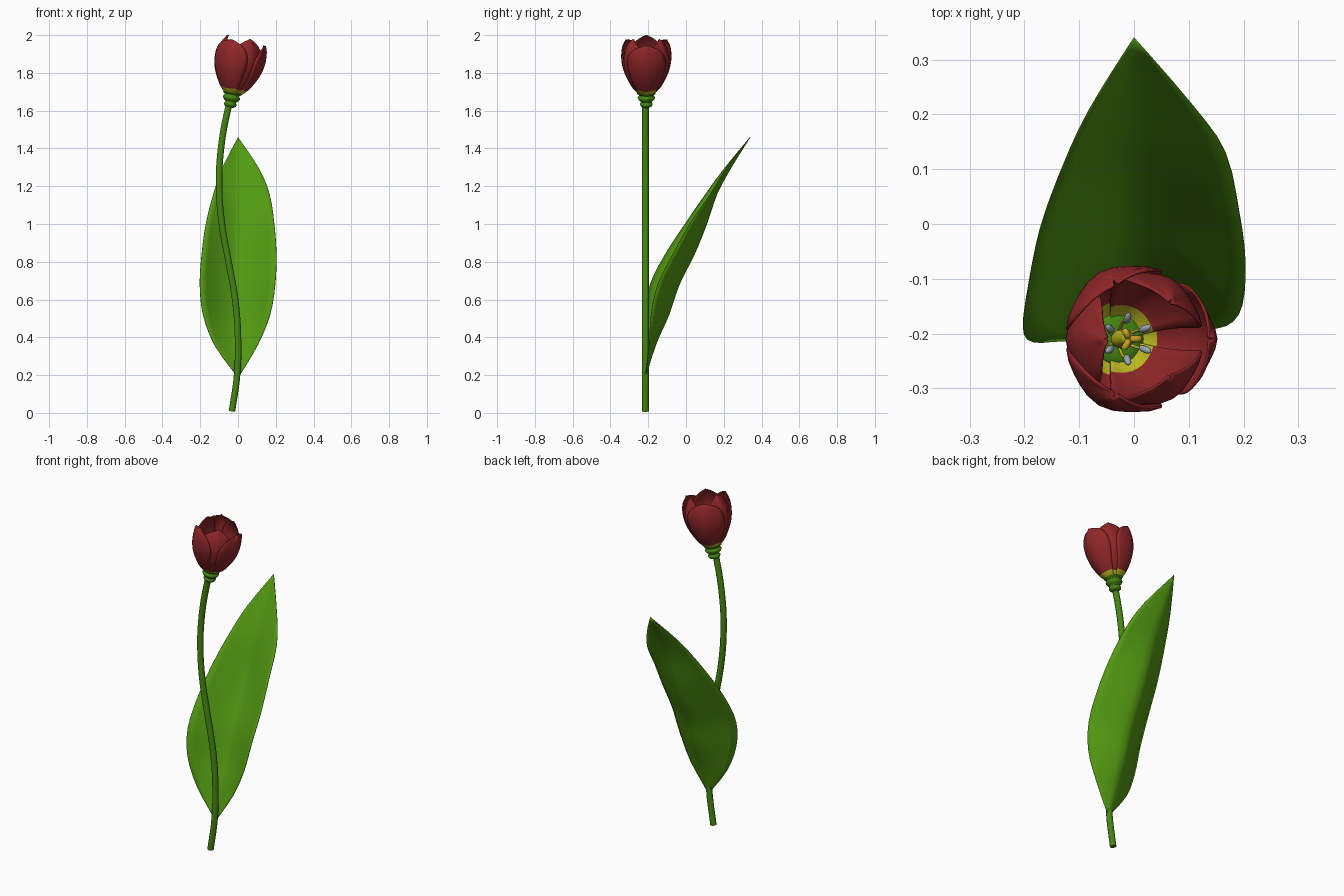
import bpy, math
from mathutils import Vector, Matrix

if "Cube" in bpy.data.objects:
    bpy.data.objects.remove(bpy.data.objects["Cube"])


def mat(name, rgb):
    m = bpy.data.materials.new(name)
    m.diffuse_color = (*rgb, 1)
    m.use_nodes = True
    m.node_tree.nodes["Principled BSDF"].inputs["Base Color"].default_value = m.diffuse_color
    return m


RED = mat("red", (0.28, 0.02, 0.022))
GREEN = mat("leaf_green", (0.085, 0.32, 0.006))
STEM = mat("stem_green", (0.06, 0.24, 0.006))
YELLOW = mat("yellow", (0.5, 0.48, 0.015))
ORANGE = mat("orange", (0.6, 0.36, 0.02))
GREY = mat("grey_blue", (0.32, 0.37, 0.45))

# Flower frame: origin at the cup base, axis leaning to +x
FLOWER = Matrix.Translation((-0.032, -0.21, 1.68)) @ Matrix.Rotation(math.radians(11), 4, 'Y')


def lerp(table, t):
    """Smooth lookup through rows of equal length, evenly spaced in t."""
    n = len(table) - 1
    i = min(int(t * n), n - 1)
    f = t * n - i
    p = [Vector(table[max(0, min(n, i + k))]) for k in (-1, 0, 1, 2)]
    return p[1] + 0.5 * f * (p[2] - p[0] + f * (2 * p[0] - 5 * p[1] + 4 * p[2] - p[3]
                             + f * (3 * (p[1] - p[2]) + p[3] - p[0])))


def sheet(name, fn, rows, cols, mats, thick, base_rows=0, closed=False, frame=None):
    """Grid surface fn(u, v); the first base_rows rows take the second material."""
    verts = [fn(c / cols * 2 - 1, r / rows) for r in range(rows + 1) for c in range(cols + 1)]
    w = cols + 1
    faces = [(r * w + c, r * w + c + 1, (r + 1) * w + c + 1, (r + 1) * w + c)
             for r in range(rows) for c in range(cols)]
    me = bpy.data.meshes.new(name)
    me.from_pydata(verts, [], faces)
    for m in mats:
        me.materials.append(m)
    for p in me.polygons:
        p.use_smooth = True
        p.material_index = 1 if p.index // cols < base_rows else 0
    ob = bpy.data.objects.new(name, me)
    bpy.context.collection.objects.link(ob)
    if frame:
        ob.matrix_world = frame
    weld = ob.modifiers.new("weld", 'WELD')
    weld.merge_threshold = 0.0003
    if thick:
        s = ob.modifiers.new("thickness", 'SOLIDIFY')
        s.thickness, s.offset = thick, 0
    return ob


def lathe(name, profile, material, frame, steps=16, sides=20):
    def fn(u, v):
        r, h = lerp(profile, v)
        a = (u + 1) * math.pi
        return (max(r, 0) * math.cos(a), max(r, 0) * math.sin(a), h)
    return sheet(name, fn, steps, sides, [material], 0, frame=frame)


def tube(name, pts, radius, material, frame=None):
    cu = bpy.data.curves.new(name, 'CURVE')
    cu.dimensions = '3D'
    cu.bevel_depth, cu.bevel_resolution = radius, 3
    cu.use_fill_caps = True
    cu.resolution_u = 6
    sp = cu.splines.new('BEZIER')
    sp.bezier_points.add(len(pts) - 1)
    for b, p in zip(sp.bezier_points, pts):
        b.co = p
        b.handle_left_type = b.handle_right_type = 'AUTO'
    cu.materials.append(material)
    ob = bpy.data.objects.new(name, cu)
    bpy.context.collection.objects.link(ob)
    if frame:
        ob.matrix_world = frame


# Stem: S-curve in the x-z plane
tube("stem", [(x, -0.215, z) for x, z in
              [(-0.032, 0.008), (-0.005, 0.2), (0.0, 0.4), (-0.015, 0.6), (-0.05, 0.8),
               (-0.085, 1.0), (-0.1, 1.2), (-0.09, 1.4), (-0.055, 1.6), (-0.036, 1.67)]],
     0.018, STEM)

# Leaf: left edge (x, y), midrib y, right edge (x, y), height
LEAF = [(-0.01, -0.215, -0.21, 0.01, -0.215, 0.20),
        (-0.125, -0.213, -0.16, 0.105, -0.195, 0.36),
        (-0.185, -0.215, -0.09, 0.17, -0.185, 0.52),
        (-0.202, -0.19, -0.035, 0.197, -0.15, 0.68),
        (-0.192, -0.11, 0.045, 0.203, -0.07, 0.84),
        (-0.17, -0.005, 0.11, 0.192, 0.02, 1.0),
        (-0.13, 0.105, 0.165, 0.167, 0.13, 1.16),
        (-0.082, 0.208, 0.24, 0.108, 0.215, 1.30),
        (0.0, 0.34, 0.34, 0.0, 0.34, 1.46)]


def leaf(u, v):
    xl, yl, ym, xr, yr, z = lerp(LEAF, v)
    x, y = (xr, yr) if u > 0 else (-xl, yl)
    return (x * u, ym + (y - ym) * abs(u) ** 1.4, z)


sheet("leaf", leaf, 24, 12, [GREEN], 0.003)

# Receptacle: stacked rings under the cup
lathe("receptacle", [(0.0, -0.065), (0.026, -0.06), (0.034, -0.045), (0.028, -0.034), (0.04, -0.024),
                     (0.046, -0.01), (0.038, 0.002), (0.05, 0.012), (0.035, 0.022), (0.0, 0.024)],
      STEM, FLOWER, 27)

# Petals: radius, height, half-angle in degrees; three outer, three inner
OUTER = [(0.03, 0.0, 52), (0.07, 0.035, 50), (0.105, 0.09, 51), (0.129, 0.15, 52),
         (0.137, 0.21, 48), (0.132, 0.26, 32), (0.122, 0.29, 3)]
INNER = [(0.026, 0.0, 52), (0.064, 0.035, 48), (0.098, 0.09, 48), (0.12, 0.15, 50),
         (0.122, 0.215, 48), (0.105, 0.27, 35), (0.082, 0.31, 3)]


def petal(name, table, angle):
    def fn(u, v):
        r, h, half = lerp(table, v)
        a = math.radians(angle + half * u)
        r *= 1 - 0.10 * u * u * v + 0.03 * math.cos(u * 6) * v
        h += 0.012 * abs(u) * (1 - v) * v * 4
        return (r * math.cos(a), r * math.sin(a), h)
    sheet(name, fn, 18, 10, [RED, YELLOW], 0.004, base_rows=3, frame=FLOWER)


for i in range(3):
    petal(f"outer_petal_{i + 1}", OUTER, 120 * i)
    petal(f"inner_petal_{i + 1}", INNER, 120 * i + 60)

# Pistil with a three-lobed stigma
lathe("pistil", [(0.0, 0.02), (0.015, 0.025), (0.017, 0.06), (0.013, 0.1), (0.011, 0.12), (0.0, 0.125)],
      YELLOW, FLOWER)
for i in range(3):
    a = math.radians(120 * i)
    c, s = math.cos(a), math.sin(a)
    tube(f"stigma_{i + 1}", [(0, 0, 0.115), (0.01 * c, 0.01 * s, 0.127), (0.02 * c, 0.02 * s, 0.124)],
         0.006, ORANGE, FLOWER)

# Stamens: yellow filaments with grey anthers
for i in range(6):
    a = math.radians(60 * i + 30)
    c, s = math.cos(a), math.sin(a)
    tube(f"filament_{i + 1}", [(0.012 * c, 0.012 * s, 0.02), (0.03 * c, 0.03 * s, 0.06),
                               (0.036 * c, 0.036 * s, 0.1)], 0.003, YELLOW, FLOWER)
    place = (FLOWER @ Matrix.Translation((0.038 * c, 0.038 * s, 0.105)) @ Matrix.Rotation(a, 4, 'Z')
             @ Matrix.Rotation(math.radians(35), 4, 'Y'))
    lathe(f"anther_{i + 1}", [(0.0, -0.016), (0.006, -0.009), (0.006, 0.009), (0.0, 0.016)],
          GREY, place, 6, 8)
